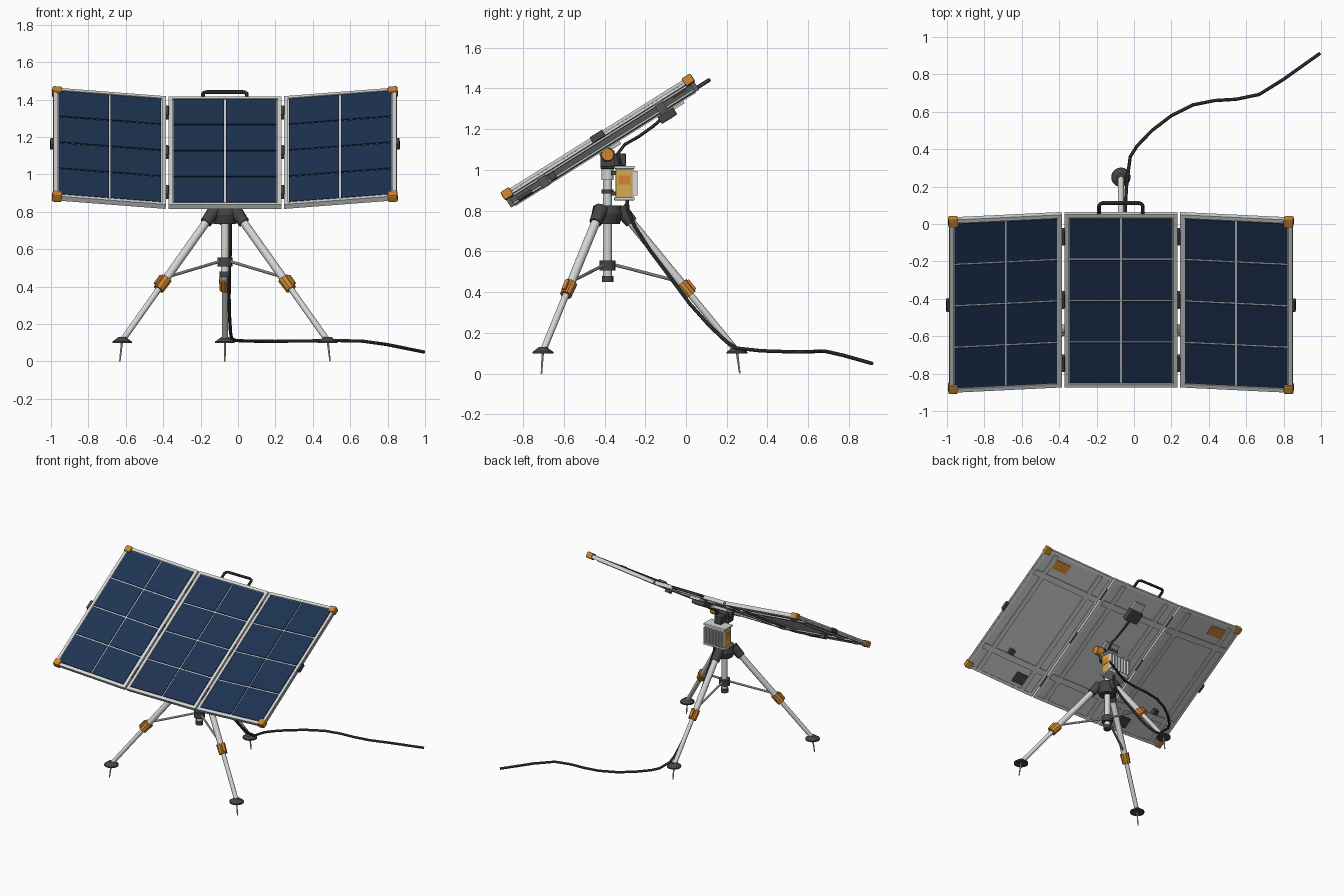
import bpy, bmesh, math
from mathutils import Matrix, Vector

if "Cube" in bpy.data.objects:
    bpy.data.objects.remove(bpy.data.objects["Cube"])


def mat(name, r, g, b):
    m = bpy.data.materials.new(name)
    m.diffuse_color = (r, g, b, 1)
    m.use_nodes = True
    m.node_tree.nodes["Principled BSDF"].inputs["Base Color"].default_value = m.diffuse_color
    return m


ALU = mat("light_aluminium", 0.66, 0.67, 0.67)
DARK = mat("dark_plastic", 0.058, 0.06, 0.062)
ORANGE = mat("orange", 0.62, 0.24, 0.03)
NAVY = mat("navy_cell", 0.013, 0.033, 0.085)
YELLOW = mat("ochre_yellow", 0.68, 0.40, 0.09)
GREY = mat("back_grey", 0.53, 0.55, 0.54)
STEEL = mat("steel", 0.34, 0.35, 0.35)
I = Matrix.Identity(4)
T = Matrix.Translation


def add(name, bm, material, smooth=False):
    me = bpy.data.meshes.new(name)
    bm.to_mesh(me)
    bm.free()
    me.materials.append(material)
    ob = bpy.data.objects.new(name, me)
    bpy.context.collection.objects.link(ob)
    if smooth:
        bpy.ops.object.select_all(action='DESELECT')
        ob.select_set(True)
        bpy.context.view_layer.objects.active = ob
        bpy.ops.object.shade_smooth_by_angle(angle=math.radians(35))
    return ob


def boxes(name, M, items, material, bevel=0):
    """One object made of several (centre, size) boxes in frame M."""
    bm = bmesh.new()
    for c, s in items:
        bmesh.ops.create_cube(bm, size=1, matrix=M @ T(c) @ Matrix.Diagonal((*s, 1)))
    if bevel:
        bmesh.ops.bevel(bm, geom=bm.edges[:], offset=bevel, segments=2, affect='EDGES', profile=0.5)
    return add(name, bm, material)


def rod(name, p0, p1, r0, r1, material, seg=20):
    p0, p1 = Vector(p0), Vector(p1)
    d = p1 - p0
    m = T((p0 + p1) / 2) @ d.to_track_quat('Z', 'Y').to_matrix().to_4x4()
    bm = bmesh.new()
    bmesh.ops.create_cone(bm, cap_ends=True, segments=seg, radius1=r0, radius2=r1, depth=d.length, matrix=m)
    return add(name, bm, material, True)


def tube(name, pts, r, material):
    cu = bpy.data.curves.new(name, 'CURVE')
    cu.dimensions = '3D'
    cu.bevel_depth, cu.bevel_resolution, cu.use_fill_caps = r, 3, True
    sp = cu.splines.new('POLY')
    sp.points.add(len(pts) - 1)
    for p, co in zip(sp.points, pts):
        p.co = (*co, 1)
    tmp = bpy.data.objects.new("tmp", cu)
    me = bpy.data.meshes.new_from_object(tmp)
    bpy.data.objects.remove(tmp)
    bm = bmesh.new()
    bm.from_mesh(me)
    bpy.data.meshes.remove(me)
    return add(name, bm, material, True)


# ---- folding solar array ----
CX, CY = -0.07, -0.385
W, L, HINGE, FOLD = 0.604, 1.09, 0.309, math.radians(5.2)
P = T((CX, -0.4045, 1.116)) @ Matrix.Rotation(math.radians(32.1), 4, 'X')


def panel(tag, M):
    b = 0.022
    boxes(tag + "_frame", M,
          [((s * (W - b) / 2, 0, 0), (b, L, 0.028)) for s in (-1, 1)] +
          [((0, s * (L - b) / 2, 0), (W - 2 * b, b, 0.028)) for s in (-1, 1)], ALU)
    boxes(tag + "_back_sheet", M, [((0, 0, -0.003), (W - 2 * b, L - 2 * b, 0.014))], GREY)
    boxes(tag + "_cell_backing", M, [((0, 0, 0.005), (W - 2 * b, L - 2 * b, 0.004))], ALU)
    cw, ch = (W - 2 * b) / 2, (L - 2 * b) / 4
    boxes(tag + "_cells", M, [((cw * (i - 0.5), ch * (j - 1.5), 0.0095), (cw - 0.010, ch - 0.011, 0.007))
                              for i in range(2) for j in range(4)], NAVY)
    boxes(tag + "_back_ribs", M, [((0, s * 0.34, -0.014), (W - 2 * b, 0.045, 0.012)) for s in (-1, 1)] +
          [((s * 0.2, 0, -0.014), (0.035, L - 2 * b, 0.010)) for s in (-1, 1)], GREY)


panel("centre_panel", P)
for s, tag in ((-1, "left"), (1, "right")):
    M = P @ T((s * HINGE, 0, 0)) @ Matrix.Rotation(-s * FOLD, 4, 'Y') @ T((s * HINGE, 0, 0))
    panel(tag + "_panel", M)
    boxes(tag + "_frame_groove", M, [((s * W / 2, 0, 0), (0.003, L - 0.1, 0.007))], STEEL)
    boxes(tag + "_corner_caps", M, [((s * 0.282, t * 0.525, 0), (0.052, 0.052, 0.046)) for t in (-1, 1)],
          ORANGE, 0.008)
    boxes(tag + "_edge_latch", M, [((s * 0.309, 0, 0), (0.02, 0.07, 0.034))], DARK, 0.004)
    boxes(tag + "_back_label", M, [((s * 0.13, 0.455, -0.012), (0.16, 0.075, 0.008))], ORANGE)
    boxes(tag + "_back_pads", M, [((-s * 0.13, -0.455, -0.015), (0.09, 0.08, 0.018)),
                                  ((s * 0.06, -0.29, -0.025), (0.04, 0.035, 0.036))], DARK)
    boxes(tag + "_hinges", P, [((s * HINGE, v, 0.003), (0.018, 0.095, 0.032)) for v in (-0.4, 0, 0.4)], DARK, 0.004)

# carrying handle on the top edge
tube("carry_handle", [P @ Vector(p) for p in
     ((-0.117, 0.535, 0), (-0.117, 0.592, 0), (-0.11, 0.604, 0), (-0.097, 0.61, 0),
      (0.097, 0.61, 0), (0.11, 0.604, 0), (0.117, 0.592, 0), (0.117, 0.535, 0))], 0.010, DARK)

# junction box behind the centre panel
boxes("junction_box", P, [((0, 0.345, -0.035), (0.11, 0.09, 0.05))], DARK, 0.006)
boxes("junction_plate", P, [((0, 0.42, -0.022), (0.09, 0.06, 0.02))], GREY)

# ---- mast ----
def ring(name, z0, z1, r0, r1, material, seg=24):
    rod(name, (CX, CY, z0), (CX, CY, z1), r0, r1, material, seg)


ring("mast_tube", 0.47, 1.04, 0.022, 0.022, ALU)
ring("mast_end_cap", 0.45, 0.48, 0.028, 0.028, DARK)
ring("spreader_collar", 0.507, 0.555, 0.04, 0.04, DARK, 16)
ring("mast_ring", 0.885, 0.905, 0.03, 0.03, DARK)
ring("mast_sleeve", 0.95, 1.01, 0.03, 0.03, ALU)
ring("hub_top", 0.785, 0.825, 0.078, 0.07, DARK, 12)
ring("hub_body", 0.735, 0.785, 0.06, 0.078, DARK, 12)

# tilt head with side knob
boxes("tilt_head", I, [((CX, CY, 1.03), (0.08, 0.07, 0.05)), ((CX, -0.325, 1.05), (0.06, 0.06, 0.06))] +
      [((CX + s * 0.045, CY, 1.055), (0.016, 0.07, 0.08)) for s in (-1, 1)], DARK, 0.004)
boxes("panel_mount_plate", P, [((0, 0.02, -0.026), (0.12, 0.12, 0.02))], GREY)
rod("tilt_axle", (CX - 0.07, CY, 1.075), (CX + 0.07, CY, 1.075), 0.024, 0.024, DARK)
rod("tilt_knob", (CX + 0.06, CY, 1.075), (CX + 0.11, CY, 1.075), 0.035, 0.03, ORANGE, 12)

# ---- tripod legs, all described by radius and height ----
for k, tag in ((90, "back"), (210, "left"), (330, "right")):
    c, s = math.cos(math.radians(k)), math.sin(math.radians(k))

    def at(r, z):
        return (CX + c * r, CY + s * r, z)

    rod(tag + "_leg_socket", at(0.06, 0.812), at(0.118, 0.741), 0.036, 0.031, DARK, 12)
    rod(tag + "_upper_leg", at(0.094, 0.77), at(0.385, 0.415), 0.022, 0.022, ALU)
    rod(tag + "_lower_leg", at(0.385, 0.415), at(0.632, 0.113), 0.016, 0.016, ALU)
    rod(tag + "_leg_clamp", at(0.361, 0.444), at(0.409, 0.386), 0.033, 0.03, ORANGE, 10)
    R = Matrix.Translation(at(0.385, 0.415)) @ Matrix.Rotation(math.radians(k), 4, 'Z') @ \
        Matrix.Rotation(math.radians(39.3), 4, 'Y').inverted()
    boxes(tag + "_clamp_lever", R, [((0.034, 0, 0), (0.014, 0.022, 0.06))], ORANGE, 0.003)
    rod(tag + "_spreader", at(0.03, 0.535), at(0.352, 0.452), 0.008, 0.008, ALU, 10)
    rod(tag + "_foot_pad", at(0.635, 0.098), at(0.635, 0.107), 0.052, 0.052, DARK)
    rod(tag + "_foot_dome", at(0.635, 0.107), at(0.635, 0.13), 0.05, 0.02, DARK)
    rod(tag + "_ground_spike", at(0.649, 0.0), at(0.636, 0.1), 0.004, 0.006, ALU, 8)

# ---- power box hung on the mast ----
BX = T((CX, -0.303, 0.935))
boxes("power_box_body", BX, [((0, 0, 0), (0.175, 0.085, 0.15))], YELLOW, 0.006)
boxes("power_box_flanges", BX, [((0, 0, s * 0.077), (0.19, 0.10, 0.014)) for s in (-1, 1)], ALU, 0.003)
boxes("power_box_fins", BX, [((0, 0.042, 0), (0.17, 0.006, 0.14))] +
      [((-0.08 + i * 0.0267, 0.054, 0), (0.008, 0.024, 0.12)) for i in range(7)], ALU)
boxes("power_box_labels", BX, [((s * 0.0885, 0, 0.015), (0.004, 0.055, 0.045)) for s in (-1, 1)], ORANGE)
boxes("power_box_bracket", BX, [((0, -0.05, z), (0.07, 0.03, 0.02)) for z in (-0.05, 0.05)], DARK)

# ---- cables ----
tube("panel_cable", [(CX, -0.10, 1.268), (CX + 0.01, -0.16, 1.215), (CX + 0.02, -0.23, 1.165),
                     (CX + 0.03, -0.30, 1.125), (CX + 0.03, -0.335, 1.08), (CX + 0.03, -0.32, 1.01)], 0.008, DARK)
tube("output_cable", [(-0.05, -0.29, 0.86), (-0.045, -0.285, 0.80), (-0.04, -0.25, 0.72), (-0.04, -0.18, 0.61),
                      (-0.045, -0.105, 0.51), (-0.048, 0.017, 0.345), (-0.045, 0.115, 0.235), (-0.04, 0.20, 0.155),
                      (-0.035, 0.25, 0.125), (-0.02, 0.36, 0.113), (0.016, 0.417, 0.11), (0.096, 0.50, 0.108),
                      (0.198, 0.578, 0.107), (0.316, 0.637, 0.109), (0.43, 0.66, 0.11), (0.545, 0.667, 0.111),
                      (0.668, 0.692, 0.108), (0.797, 0.772, 0.09), (0.995, 0.913, 0.05)], 0.009, DARK)
